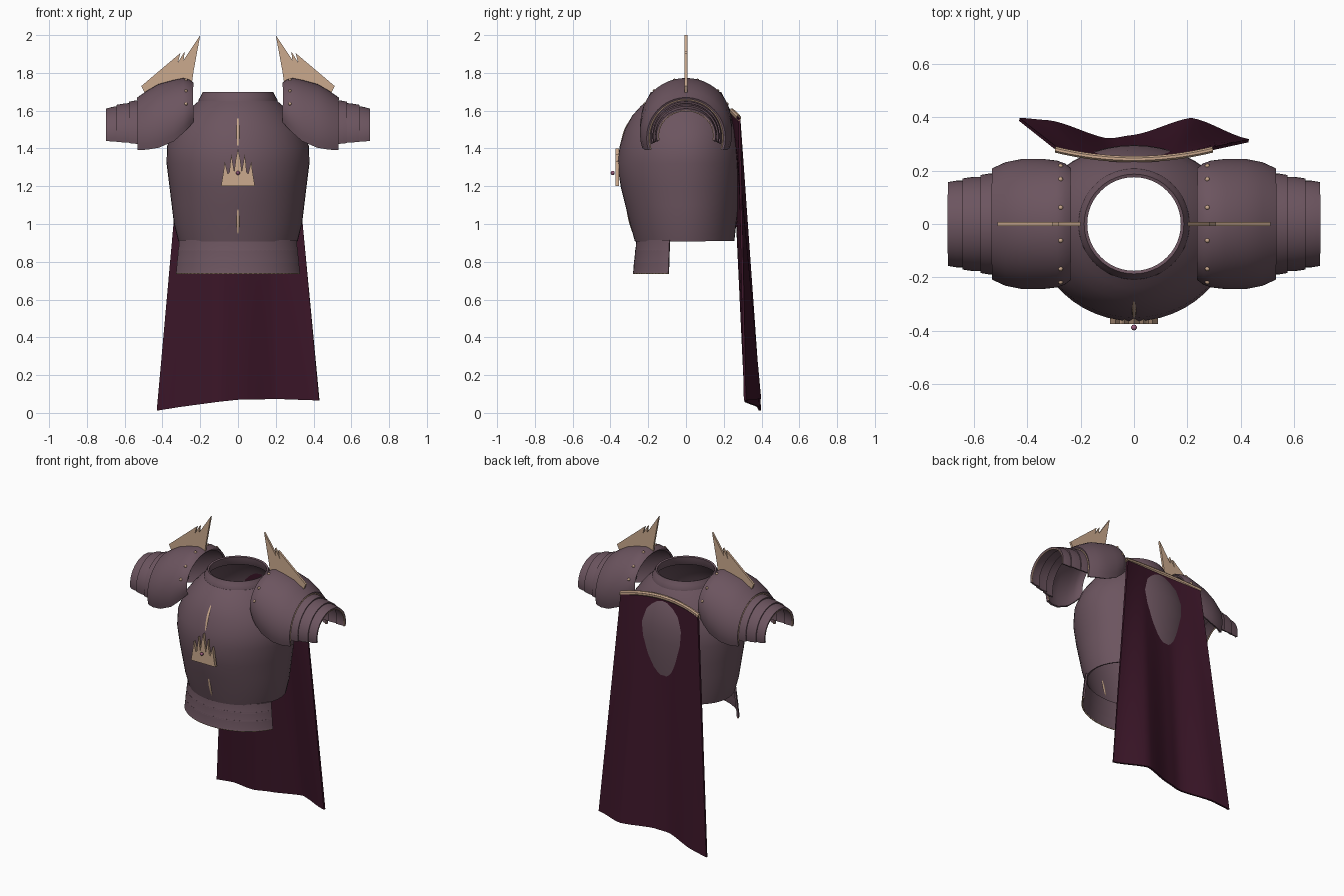
import bpy, bmesh
from math import sin, cos, pi, radians, sqrt

if "Cube" in bpy.data.objects:
    bpy.data.objects.remove(bpy.data.objects["Cube"])


def material(name, rgb):
    m = bpy.data.materials.new(name)
    m.diffuse_color = (*rgb, 1)
    m.use_nodes = True
    m.node_tree.nodes["Principled BSDF"].inputs["Base Color"].default_value = m.diffuse_color
    return m


PLATE = material("plum_plate", (0.15, 0.09, 0.115))
GOLD = material("pale_gold", (0.60, 0.40, 0.27))
CLOTH = material("wine_cloth", (0.045, 0.008, 0.022))
GEM = material("rose_gem", (0.35, 0.12, 0.22))


def finish(ob, mat, thick=0, mirror=False):
    """Thicken, mirror and shade one object."""
    bpy.context.collection.objects.link(ob)
    ob.data.materials.append(mat)
    bpy.context.view_layer.objects.active = ob
    if thick:
        m = ob.modifiers.new("thickness", 'SOLIDIFY')
        m.thickness, m.offset = thick, 0
        bpy.ops.object.modifier_apply(modifier=m.name)
    if mirror:
        ob.modifiers.new("mirror", 'MIRROR').use_mirror_merge = False
    if ob.type == 'MESH':
        ob.data.shade_smooth()
        ob.data.set_sharp_from_angle(angle=radians(32))
    return ob


def loft(name, rows, mat, thick, closed=False, mirror=False):
    """Skin a list of equal-length point rows."""
    n = len(rows[0])
    faces = []
    for r in range(len(rows) - 1):
        for i in range(n if closed else n - 1):
            j = (i + 1) % n
            faces.append((r * n + i, r * n + j, (r + 1) * n + j, (r + 1) * n + i))
    me = bpy.data.meshes.new(name)
    me.from_pydata([p for row in rows for p in row], [], faces)
    return finish(bpy.data.objects.new(name, me), mat, thick, mirror)


def plate(name, outline, y, thick, mirror=False):
    """Flat cut-out in the xz plane."""
    me = bpy.data.meshes.new(name)
    me.from_pydata([(x, y, z) for x, z in outline], [], [range(len(outline))])
    return finish(bpy.data.objects.new(name, me), GOLD, thick, mirror)


def tube(name, pts, radius, taper=None, mirror=False):
    """Round gold trim along a path."""
    cu = bpy.data.curves.new(name, 'CURVE')
    cu.dimensions, cu.bevel_depth, cu.bevel_resolution = '3D', radius, 1
    cu.use_fill_caps = True
    sp = cu.splines.new('POLY')
    sp.points.add(len(pts) - 1)
    for i, p in enumerate(pts):
        sp.points[i].co = (*p, 1)
        sp.points[i].radius = taper[i] if taper else 1
    return finish(bpy.data.objects.new(name, cu), GOLD, mirror=mirror)


def ball(name, spots, r, mat, mirror=False):
    bm = bmesh.new()
    for p in spots:
        for v in bmesh.ops.create_uvsphere(bm, u_segments=10, v_segments=6, radius=r)["verts"]:
            v.co.x, v.co.y, v.co.z = v.co.x + p[0], v.co.y + p[1], v.co.z + p[2]
    me = bpy.data.meshes.new(name)
    bm.to_mesh(me)
    bm.free()
    return finish(bpy.data.objects.new(name, me), mat, mirror=mirror)


def ring(z, rx, front, back, n=48):
    """Oval with a different depth in front and behind."""
    return [(rx * cos(a), (back if sin(a) > 0 else front) * sin(a), z)
            for a in (2 * pi * i / n for i in range(n))]


def arch(x, top, hw, end, dip=18, n=28):
    """Arch in the yz plane, slightly more than half round."""
    d = radians(dip)
    r = (top - end) / (1 + sin(d))
    return [(x, hw * cos(a), top - r + r * sin(a))
            for a in (-d + (pi + 2 * d) * i / n for i in range(n + 1))]


# Breastplate and backplate: one open shell
BODY = [(.91, .31, .265, .25), (1.0, .333, .29, .26), (1.1, .345, .315, .272),
        (1.2, .357, .34, .283), (1.32, .372, .358, .29), (1.41, .37, .345, .288),
        (1.5, .332, .318, .272), (1.57, .28, .28, .245), (1.62, .235, .235, .22),
        (1.65, .20, .20, .198)]
loft("cuirass", [ring(*s) for s in BODY], PLATE, .012, closed=True)

# Neck collar with a rolled lip
loft("collar", [ring(z, r, r, r) for z, r in
                [(1.64, .208), (1.658, .206), (1.675, .196), (1.698, .186), (1.695, .177),
                 (1.67, .18), (1.64, .192)]], PLATE, .004, closed=True)


def front_y(z):
    for a, b in zip(BODY, BODY[1:]):
        if a[0] <= z <= b[0]:
            return -(a[2] + (b[2] - a[2]) * (z - a[0]) / (b[0] - a[0]))


# Gold ridges on the breast centre line
for label, z0, z1 in (("upper", 1.41, 1.56), ("lower", .95, 1.08)):
    zs = [z0 + (z1 - z0) * i / 6 for i in range(7)]
    tube(label + "_breast_ridge", [(0, front_y(z), z) for z in zs], .011,
         [.6, .8, .95, 1, .95, .8, .6])

# Spiked breast emblem and its gem
half = [(.012, 1.34), (.02, 1.28), (.036, 1.37), (.046, 1.275), (.054, 1.265),
        (.07, 1.33), (.078, 1.27), (.09, 1.20)]
plate("breast_emblem", [(-x, z) for x, z in reversed(half)] + [(0, 1.40)] + half, -.364, .02)
ball("emblem_gem", [(0, -.388, 1.27)], .011, GEM)

# Waist lames across the front only
for i, (z0, z1, rx, ry) in enumerate([(.855, .915, .325, .258), (.80, .862, .331, .264),
                                      (.74, .807, .337, .27)]):
    rows = []
    for z, k in ((z1, 0), (z0 + .012, .004), (z0, .007)):
        a0 = -pi + .34
        rows.append([((rx + k) * cos(a), (ry + k) * sin(a), z)
                     for a in (a0 + (pi - .68) * j / 32 for j in range(33))])
    loft(f"waist_lame_{i + 1}", rows, PLATE, .01)
    if i == 2:
        tube("waist_trim", rows[-1], .005)

# Pauldrons: main shoulder shell
SHELL = [(.24, 1.745, .205, 1.54), (.262, 1.76, .222, 1.515), (.29, 1.767, .232, 1.485),
         (.34, 1.757, .238, 1.44), (.42, 1.735, .238, 1.405), (.48, 1.70, .226, 1.395),
         (.53, 1.665, .203, 1.392)]
loft("shoulder_plate", [arch(*s) for s in SHELL], PLATE, .012, mirror=True)

# Upper-arm lames stepping down in size, with gold edges inside
LAMES = [(.50, .575, 1.652, 1.643, .185, 1.425), (.56, .642, 1.636, 1.626, .172, 1.432),
         (.63, .697, 1.62, 1.606, .158, 1.437)]
for i, (x0, x1, t0, t1, hw, end) in enumerate(LAMES):
    loft(f"arm_lame_{i + 1}", [arch(x0, t0, hw, end, 12), arch((x0 + x1) / 2, (t0 + t1) / 2 + .002,
         hw, end, 12), arch(x1, t1, hw - .006, end + .004, 12)], PLATE, .01, mirror=True)
    tube(f"arm_trim_{i + 1}", arch(x1 - .004, t1 - .006, hw - .012, end + .004, 12), .004, mirror=True)
tube("shoulder_trim", arch(.526, 1.657, .195, 1.394), .004, mirror=True)

# Rivets along the inner shoulder edge
seam = arch(.275, 1.768, .232, 1.50)
ball("shoulder_rivets", [seam[i] for i in (5, 8, 12, 16, 20, 23)], .009, GOLD, mirror=True)

# Jagged shoulder crests
plate("shoulder_crest", [(.20, 2.0), (.235, 1.81), (.245, 1.74), (.30, 1.75), (.42, 1.72),
                         (.49, 1.685), (.512, 1.73), (.40, 1.825), (.305, 1.905),
                         (.318, 1.855), (.282, 1.915), (.288, 1.868)], 0, .014, mirror=True)

# Cape, with folds growing toward the hem
HEM = [(-1, .392, .012), (-.74, .383, .03), (-.22, .314, .06), (0, .328, .07),
       (.5, .392, .074), (1, .312, .066)]


def hem(u):
    for a, b in zip(HEM, HEM[1:]):
        if u <= b[0]:
            f = (u - a[0]) / (b[0] - a[0])
            s = f * f * (3 - 2 * f)
            s = (s + f) / 2
            return a[1] + (b[1] - a[1]) * s, a[2] + (b[2] - a[2]) * f


cape = []
for r in range(21):
    t = r / 20
    row = []
    for c in range(33):
        u = c / 16 - 1
        hy, hz = hem(u)
        y0, z0 = .242 + .04 * u * u, 1.595 - .035 * u * u
        row.append((u * (.29 + .14 * t), y0 + (hy - y0) * t, z0 + (hz - z0) * t))
    cape.append(row)
loft("cape", cape, CLOTH, .012)

# Gold bar holding the cape
bar = []
for k in range(9):
    a = 2 * pi * (k % 8) / 8 + pi / 8
    bar.append([(u * .295, .243 + .036 * u * u + .011 * cos(a),
                 1.597 - .035 * u * u + .015 * sin(a)) for u in (c / 10 - 1 for c in range(21))])
loft("cape_bar", bar, GOLD, .003)
